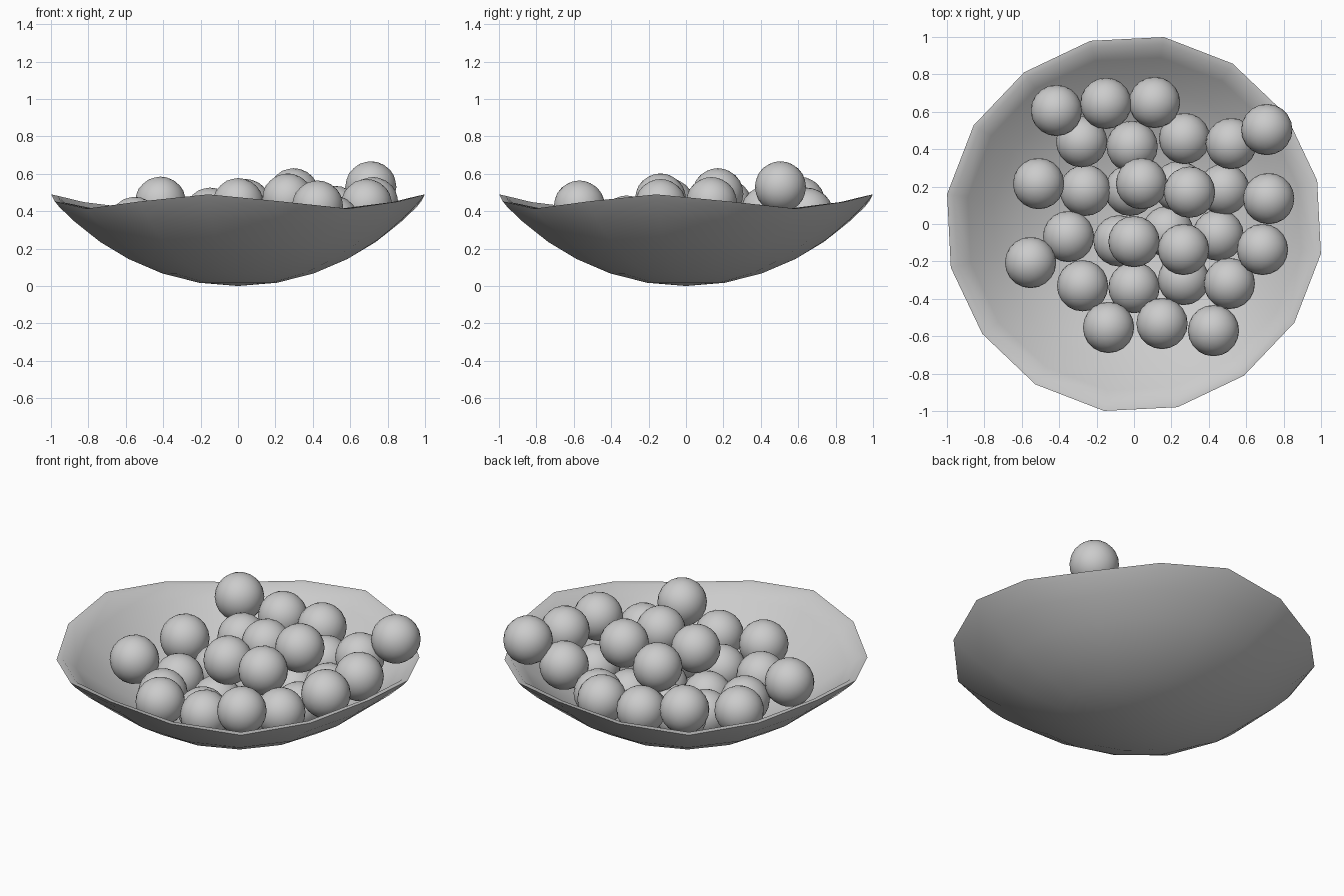
import bpy, bmesh, math

if "Cube" in bpy.data.objects:
    bpy.data.objects.remove(bpy.data.objects["Cube"])

SIDES = 16
TURN = math.radians(-9.1)
R_SPHERE = 1.286      # curvature of the bowl
BALL_R = 0.137


def smooth(obj, angle):
    bpy.ops.object.select_all(action='DESELECT')
    obj.select_set(True)
    bpy.context.view_layer.objects.active = obj
    bpy.ops.object.shade_smooth_by_angle(angle=math.radians(angle))


def cap_height(r):
    return R_SPHERE - math.sqrt(R_SPHERE ** 2 - r * r)


# Bowl profile as (radius, height): outer skin, lip, then inner skin
outer = [(r, cap_height(r)) for r in (0.21, 0.41, 0.6, 0.76, 0.9)]
lip = [(0.985, 0.455), (1.012, 0.49), (0.975, 0.482)]
inner = [(r, cap_height(r) + 0.035 + 0.01 * r) for r in (0.9, 0.76, 0.6, 0.41, 0.21)]

bm = bmesh.new()
rings = []
for r, z in outer + lip + inner:
    ring = []
    for i in range(SIDES):
        a = i * 2 * math.pi / SIDES
        # the rim dips between its four high points
        dip = 0.5 * (1 - math.cos(4 * a)) * r ** 4
        rr = r * (1 - 0.01 * dip)
        ring.append(bm.verts.new((rr * math.cos(a + TURN), rr * math.sin(a + TURN), z - 0.073 * dip)))
    rings.append(ring)
for lo, hi in zip(rings, rings[1:]):
    for i in range(SIDES):
        j = (i + 1) % SIDES
        bm.faces.new((lo[i], lo[j], hi[j], hi[i]))
for ring, z in ((rings[0], 0.0), (rings[-1], 0.035)):
    tip = bm.verts.new((0, 0, z))
    for i in range(SIDES):
        bm.faces.new((ring[i], ring[(i + 1) % SIDES], tip))
bmesh.ops.recalc_face_normals(bm, faces=bm.faces)
mesh = bpy.data.meshes.new("bowl")
bm.to_mesh(mesh)
bm.free()
bowl = bpy.data.objects.new("bowl", mesh)
bpy.context.collection.objects.link(bowl)
smooth(bowl, 50)

# Balls lying against the bowl, height found from the curvature
resting = [
    (-0.415, 0.607), (-0.15, 0.645), (0.11, 0.65), (-0.28, 0.44), (-0.01, 0.415),
    (0.27, 0.457), (0.52, 0.43), (-0.51, 0.216), (-0.26, 0.18), (-0.02, 0.18),
    (0.24, 0.2), (0.48, 0.185), (0.72, 0.136), (-0.35, -0.067), (-0.08, -0.09),
    (0.18, -0.04), (0.45, -0.06), (-0.553, -0.206), (-0.275, -0.33), (0.0, -0.34),
    (0.265, -0.297), (0.51, -0.318), (-0.136, -0.553), (0.15, -0.532), (0.425, -0.57)]
centres = [(x, y, R_SPHERE - math.sqrt(1.115 ** 2 - x * x - y * y)) for x, y in resting]

# Balls piled on top and near the rim
centres += [(0.71, 0.505, 0.53), (0.687, -0.136, 0.435), (0.04, 0.216, 0.435),
            (0.297, 0.17, 0.493), (0.0, -0.094, 0.44), (0.265, -0.136, 0.465)]

bpy.ops.mesh.primitive_ico_sphere_add(subdivisions=3, radius=BALL_R, location=centres[0])
ball = bpy.context.object
ball.name = "ball"
smooth(ball, 60)
for c in centres[1:]:
    copy = ball.copy()
    copy.location = c
    bpy.context.collection.objects.link(copy)
